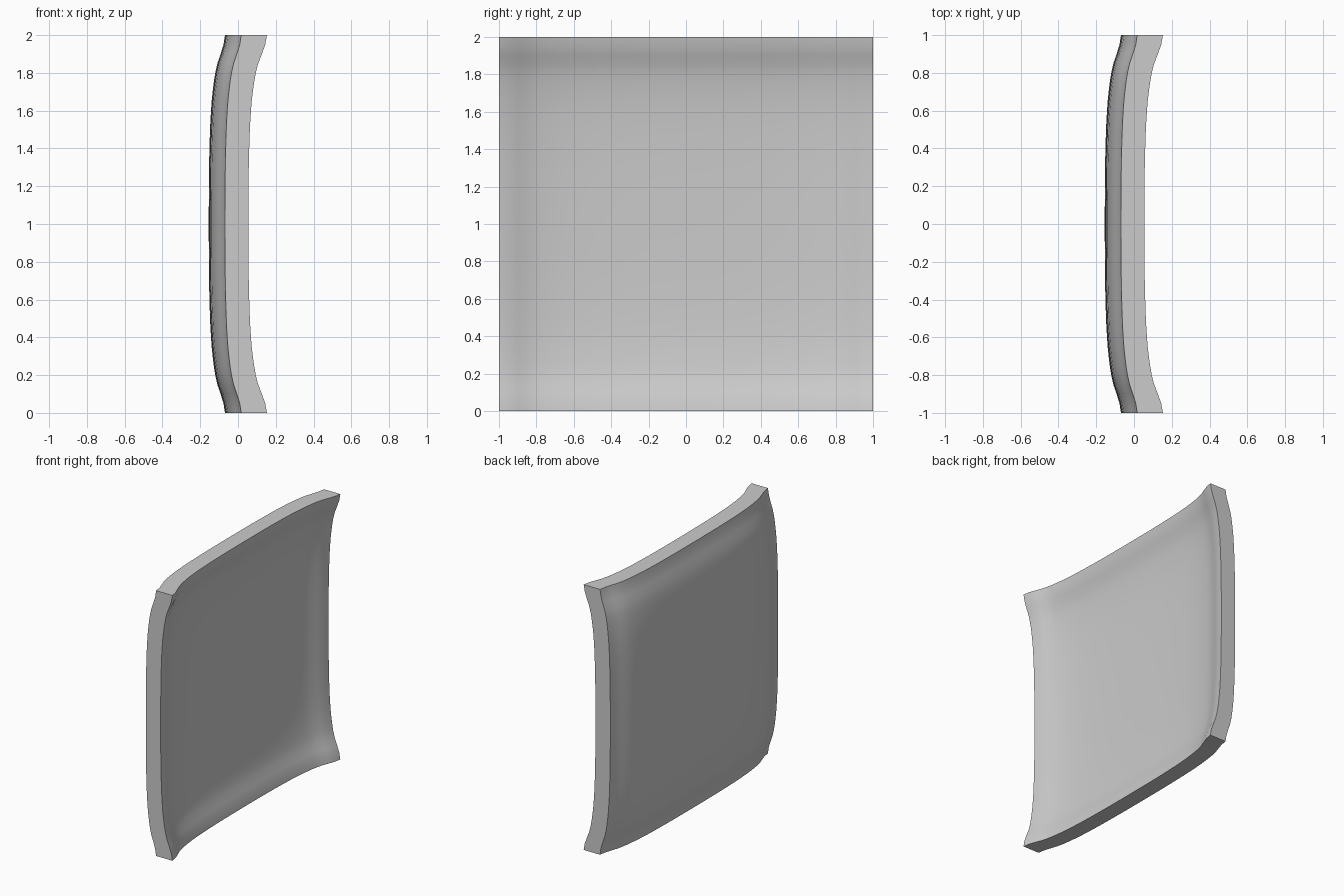
import bpy, bmesh, math

cube = bpy.data.objects.get("Cube")
if cube:
    bpy.data.objects.remove(cube, do_unlink=True)

# Rise of the rim from edge to middle, sampled at even steps
RISE = [1, .91, .73, .53, .4, .31, .24, .18, .14, .105, .08,
        .06, .045, .03, .02, .013, .008, .004, .002, 0, 0]
STEPS = len(RISE) - 1


def rise(t):
    return RISE[round((1 - abs(t)) * STEPS)]


def add_face(bm, middle, height):
    """Dished sheet curling toward +x along all four edges."""
    made = bmesh.ops.create_grid(bm, x_segments=2 * STEPS, y_segments=2 * STEPS, size=1)
    for v in made["verts"]:
        y, z = v.co.x, v.co.y
        v.co = (middle + height * (rise(y) + rise(z)), y, z + 1)


# Dished panel: outer and inner sheets joined by straight rims
bm = bmesh.new()
add_face(bm, -0.155, 0.086)
add_face(bm, -0.043, 0.098)
rims = [e for e in bm.edges if e.is_boundary]
bmesh.ops.bridge_loops(bm, edges=rims)
bmesh.ops.recalc_face_normals(bm, faces=bm.faces)
mesh = bpy.data.meshes.new("dished_panel")
bm.to_mesh(mesh)
bm.free()
panel = bpy.data.objects.new("dished_panel", mesh)
bpy.context.collection.objects.link(panel)

# Plain grey material
grey = bpy.data.materials.new("light_grey")
grey.use_nodes = True
colour = (0.6, 0.6, 0.6, 1)
grey.diffuse_color = colour
grey.node_tree.nodes["Principled BSDF"].inputs["Base Color"].default_value = colour
mesh.materials.append(grey)

# Smooth faces with crisp rims
bpy.ops.object.select_all(action="DESELECT")
panel.select_set(True)
bpy.context.view_layer.objects.active = panel
bpy.ops.object.shade_smooth_by_angle(angle=math.radians(35))
